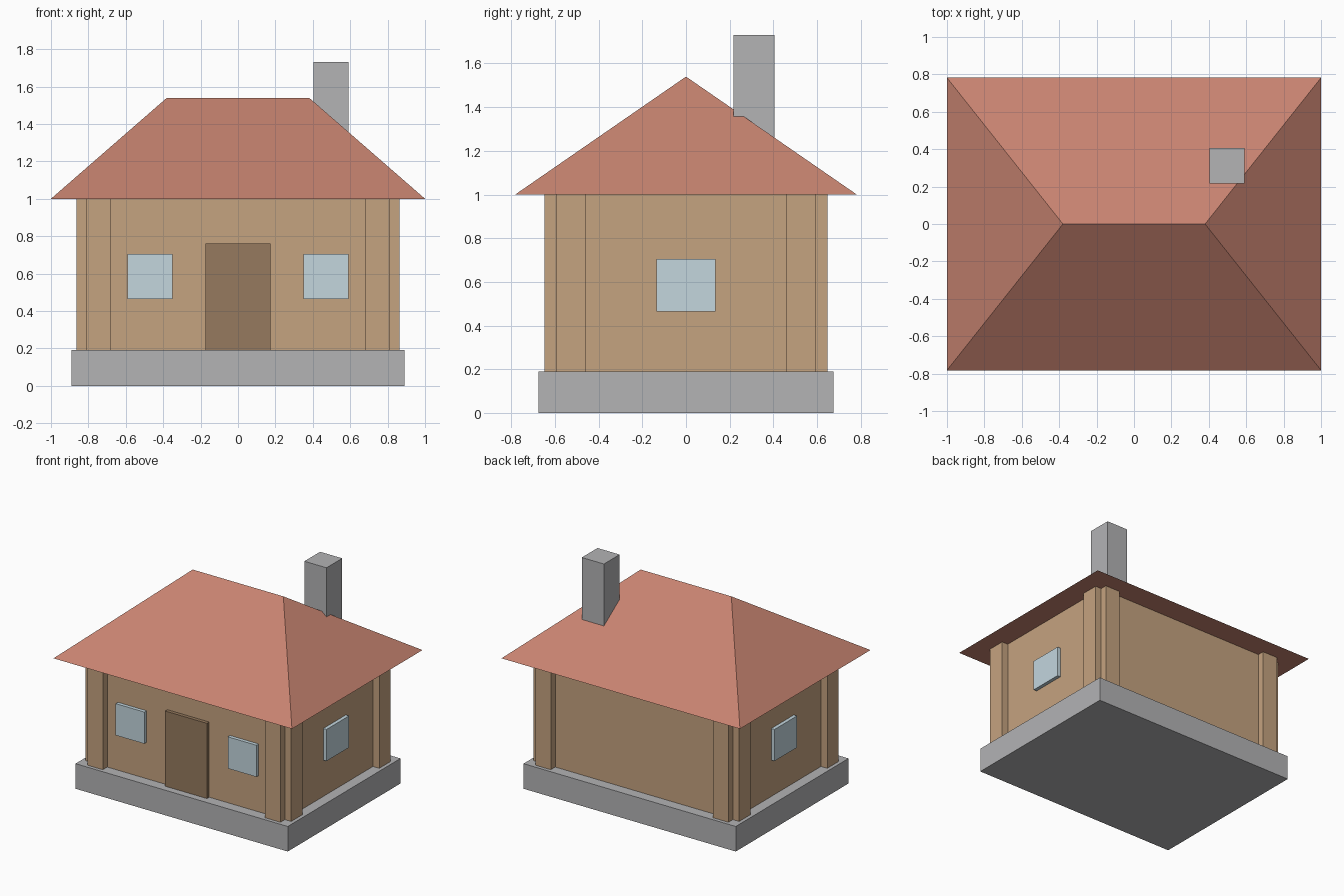
import bpy
import bmesh

cube = bpy.data.objects.get("Cube")
if cube:
    bpy.data.objects.remove(cube, do_unlink=True)


def material(name, *rgb255):
    # Convert display values to linear
    lin = [((c / 255 + 0.055) / 1.055) ** 2.4 for c in rgb255]
    mat = bpy.data.materials.new(name)
    mat.use_nodes = True
    mat.diffuse_color = (*lin, 1)
    mat.node_tree.nodes["Principled BSDF"].inputs["Base Color"].default_value = (*lin, 1)
    return mat


stone = material("grey stone", 179, 179, 181)
timber = material("tan timber", 197, 163, 128)
tile = material("terracotta tile", 199, 131, 112)
door_wood = material("brown door wood", 150, 122, 94)
glass = material("pale blue glass", 195, 214, 222)


def finish(bm, name, mat):
    bmesh.ops.recalc_face_normals(bm, faces=bm.faces)
    mesh = bpy.data.meshes.new(name)
    bm.to_mesh(mesh)
    bm.free()
    mesh.materials.append(mat)
    obj = bpy.data.objects.new(name, mesh)
    bpy.context.collection.objects.link(obj)
    return obj


def box(name, mat, x, y, z):
    """Box spanning the (low, high) pairs x, y and z."""
    bm = bmesh.new()
    bmesh.ops.create_cube(bm, size=1)
    for v in bm.verts:
        v.co = [s[0] if c < 0 else s[1] for c, s in zip(v.co, (x, y, z))]
    return finish(bm, name, mat)


def span(a, b, sign):
    return tuple(sorted((a * sign, b * sign)))


BASE, EAVE, RIDGE = 0.19, 1.0, 1.54
WALL_X, WALL_Y = 0.81, 0.595

# Foundation and walls
box("foundation", stone, (-0.89, 0.89), (-0.675, 0.675), (0, BASE))
box("walls", timber, (-WALL_X, WALL_X), (-WALL_Y, WALL_Y), (BASE, EAVE))

# Two boards on the outside of every corner
for sx, side in ((1, "left"), (-1, "right")):
    for sy, end in ((-1, "front"), (1, "back")):
        box(f"{end}_{side}_corner_board", timber,
            span(0.68, WALL_X, sx), span(WALL_Y, 0.648, sy), (BASE, EAVE))
        box(f"{side}_{end}_corner_board", timber,
            span(WALL_X, 0.863, sx), span(0.46, WALL_Y, sy), (BASE, EAVE))

    # Windows: one beside the door, one on the end wall
    box(f"front_{side}_window", glass,
        span(0.35, 0.59, sx), (-WALL_Y - 0.027, -WALL_Y), (0.465, 0.705))
    box(f"{side}_end_window", glass,
        span(WALL_X, WALL_X + 0.027, sx), (-0.135, 0.135), (0.465, 0.705))

# Front door
box("front_door", door_wood, (-0.175, 0.175), (-WALL_Y - 0.027, -WALL_Y), (BASE, 0.76))

# Hipped roof: a closed hull over the eaves and the ridge
bm = bmesh.new()
for sx in (-1, 1):
    bm.verts.new((0.38 * sx, 0, RIDGE))
    for sy in (-1, 1):
        bm.verts.new((sx, 0.782 * sy, EAVE))
bmesh.ops.convex_hull(bm, input=bm.verts)
bmesh.ops.dissolve_limit(bm, angle_limit=0.01, verts=bm.verts, edges=bm.edges)
finish(bm, "roof", tile)

# Chimney through the back slope
box("chimney", stone, (0.405, 0.59), (0.217, 0.405), (1.1, 1.73))
